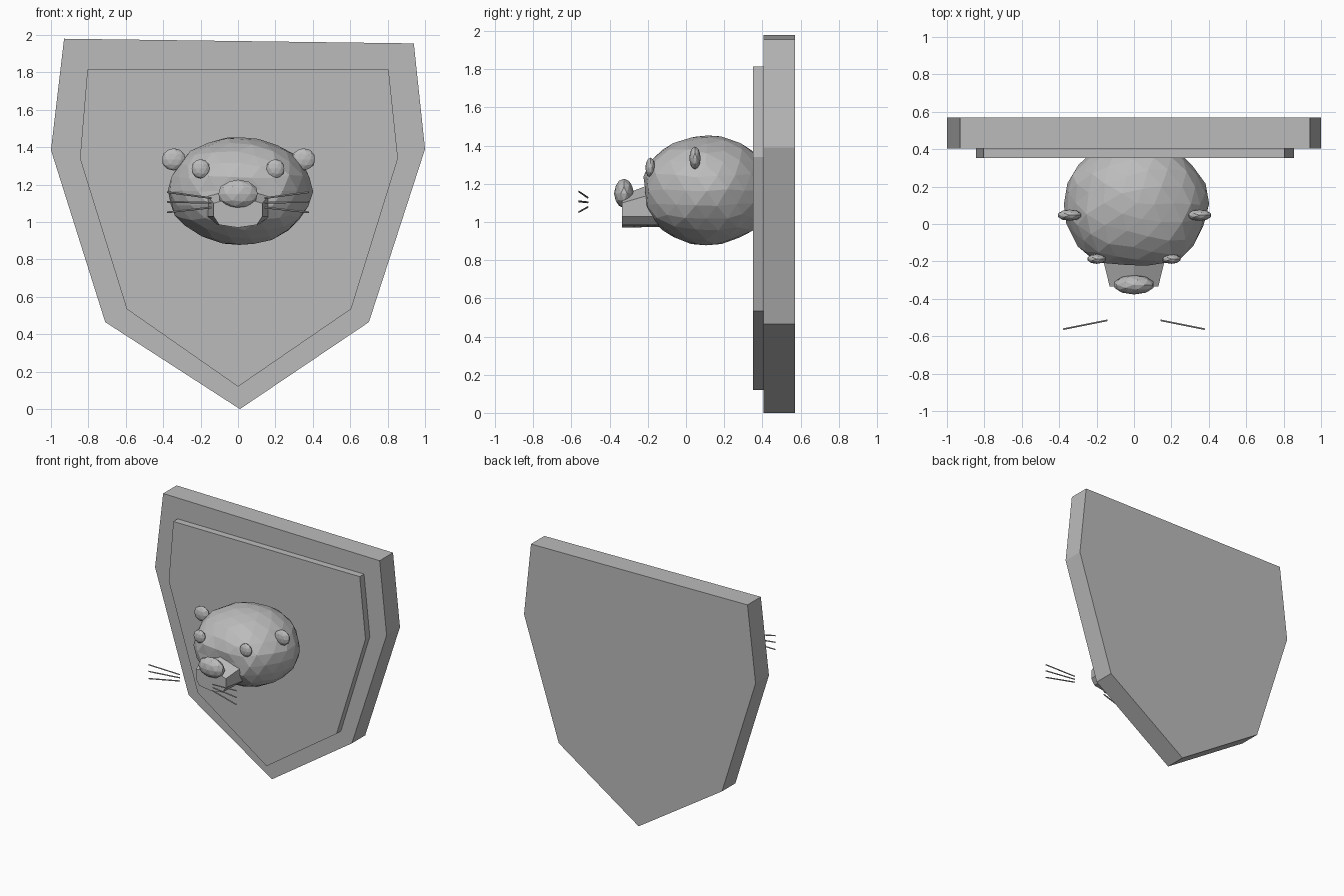
import bpy, bmesh, random
from mathutils import Vector

if "Cube" in bpy.data.objects:
    bpy.data.objects.remove(bpy.data.objects["Cube"])

random.seed(4)
grey = bpy.data.materials.new("plain grey")
grey.diffuse_color = (0.5, 0.5, 0.5, 1)
grey.use_nodes = True
grey.node_tree.nodes["Principled BSDF"].inputs["Base Color"].default_value = grey.diffuse_color


def finish(name, bm):
    bmesh.ops.recalc_face_normals(bm, faces=bm.faces[:])
    mesh = bpy.data.meshes.new(name)
    bm.to_mesh(mesh)
    bm.free()
    mesh.materials.append(grey)
    ob = bpy.data.objects.new(name, mesh)
    bpy.context.collection.objects.link(ob)
    return ob


def loft(name, front, back, y0, y1):
    """Flat-capped solid between two (x, z) outlines."""
    bm = bmesh.new()
    a = [bm.verts.new((x, y0, z)) for x, z in front]
    b = [bm.verts.new((x, y1, z)) for x, z in back]
    bm.faces.new(a)
    bm.faces.new(b[::-1])
    n = len(a)
    for i in range(n):
        j = (i + 1) % n
        bm.faces.new((a[i], b[i], b[j], a[j]))
    return finish(name, bm)


def ball(name, centre, radii, subdivisions, jitter=0.0, shape=None):
    """Faceted ellipsoid with slightly uneven facets."""
    bm = bmesh.new()
    bmesh.ops.create_icosphere(bm, subdivisions=subdivisions, radius=1)
    for v in bm.verts:
        n = v.co.copy()
        if shape:
            n = shape(n)
        n += Vector([random.uniform(-jitter, jitter) for _ in range(3)])
        v.co = Vector([c + r * k for c, r, k in zip(centre, radii, n)])
    return finish(name, bm)


def rod(name, p, q, radius):
    p, q = Vector(p), Vector(q)
    bm = bmesh.new()
    bmesh.ops.create_cone(bm, cap_ends=True, segments=6, radius1=radius,
                          radius2=radius, depth=(q - p).length)
    m = (q - p).to_track_quat('Z', 'Y').to_matrix().to_4x4()
    m.translation = (p + q) / 2
    bm.transform(m)
    return finish(name, bm)


# Shield-shaped wall plaque and its raised panel
outer = [(-0.93, 1.98), (0.94, 1.955), (1.0, 1.39), (0.70, 0.465),
         (0.01, 0), (-0.71, 0.465), (-1.0, 1.385)]
inner = [(-0.805, 1.815), (0.805, 1.815), (0.855, 1.34), (0.605, 0.535),
         (0, 0.12), (-0.595, 0.535), (-0.845, 1.34)]
loft("plaque_board", outer, outer, 0.405, 0.57)
loft("plaque_panel", inner, inner, 0.352, 0.405)


# Head: rounded, with a broad flattened face
def face_shape(n):
    n = n.copy()
    if n.y < 0:
        n.y *= 1 + 0.48 * n.x ** 2 * (1 - n.x ** 2)
        n.y = max(n.y, -0.95)
    return n


ball("head", (0.01, 0.11, 1.167), (0.385, 0.345, 0.288), 3, 0.018, face_shape)

# Muzzle and nose
tip = [(-0.13, 1.10), (-0.13, 1.03), (-0.10, 0.985), (0, 0.97),
       (0.10, 0.985), (0.13, 1.03), (0.13, 1.10), (0, 1.14)]
root = [(-0.18, 1.16), (-0.17, 1.03), (-0.11, 0.985), (0, 0.975),
        (0.11, 0.985), (0.17, 1.03), (0.18, 1.16), (0, 1.22)]
loft("muzzle", tip, root, -0.335, -0.13)
ball("nose", (0, -0.325, 1.15), (0.11, 0.052, 0.077), 2)

# Eyes, ears and whiskers on both sides
for s, side in ((-1, "left"), (1, "right")):
    ball("eye_" + side, (s * 0.2, -0.187, 1.285), (0.05, 0.026, 0.052), 2)
    ball("ear_" + side, (s * 0.347 + 0.003, 0.047, 1.335), (0.065, 0.03, 0.06), 2)
    for i, (z0, z1) in enumerate(((1.128, 1.16), (1.103, 1.108), (1.078, 1.052))):
        rod(f"whisker_{side}_{i + 1}", (s * 0.142, -0.515, z0),
            (s * 0.378, -0.562, z1), 0.005)
